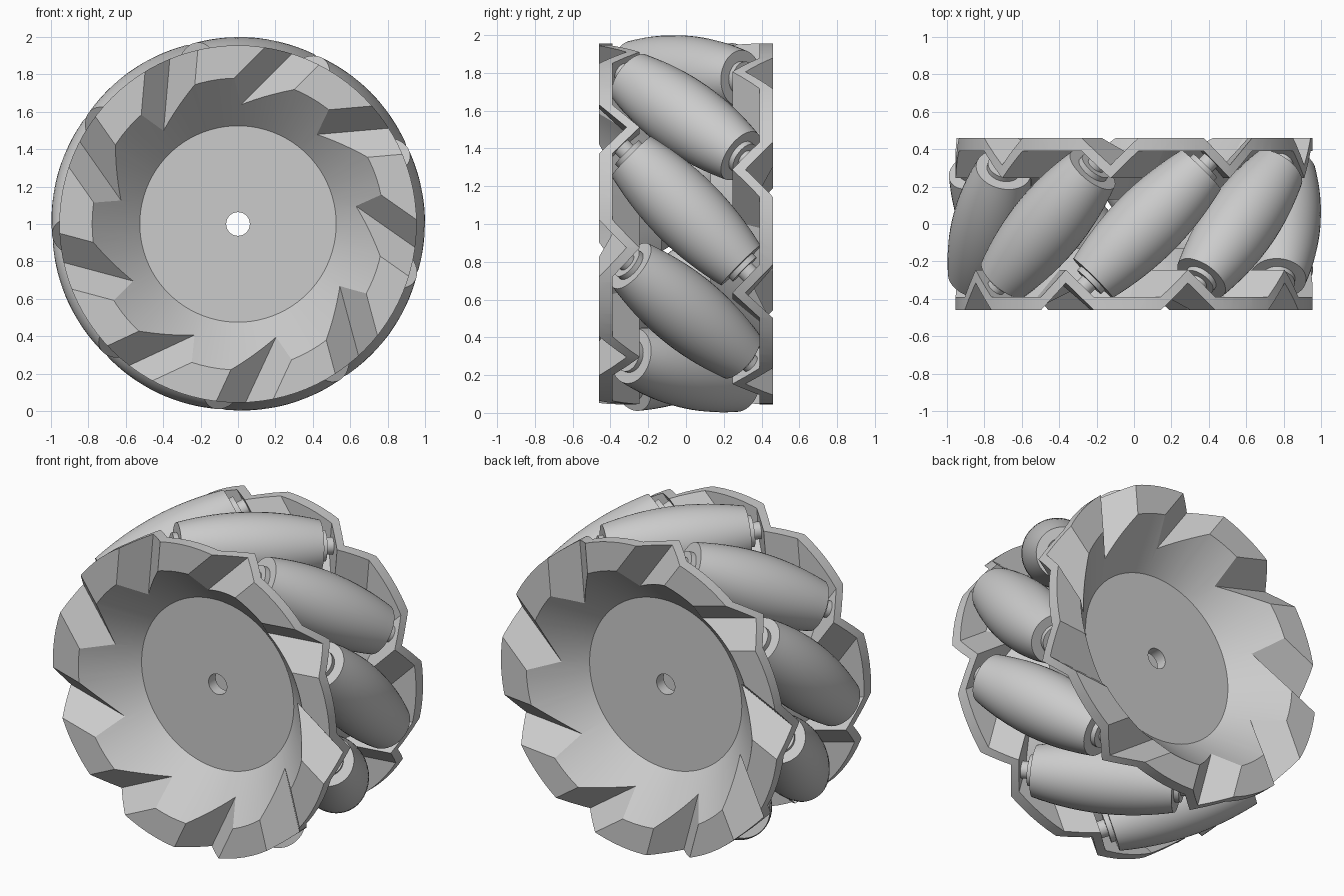
import bpy, bmesh
from math import cos, sin, pi, radians, sqrt
from mathutils import Matrix, Vector

if "Cube" in bpy.data.objects:
    bpy.data.objects.remove(bpy.data.objects["Cube"])

COUNT = 9                      # rollers round the wheel
START = radians(5)             # angle of the first roller
AXLE = 0.8                     # distance of roller centres from the hub
SHEET = 0.07                   # plate thickness along the wheel axis

# Wheel space: u right, v up, d towards the front
WHEEL = Matrix.Translation((0, 0, 1)) @ Matrix.Rotation(pi / 2, 4, 'X')

grey = bpy.data.materials.new("light_grey")
grey.use_nodes = True
grey.diffuse_color = (0.6, 0.6, 0.6, 1)
grey.node_tree.nodes["Principled BSDF"].inputs["Base Color"].default_value = (0.6, 0.6, 0.6, 1)


def make_object(name, bm):
    bmesh.ops.recalc_face_normals(bm, faces=bm.faces)
    mesh = bpy.data.meshes.new(name)
    bm.to_mesh(mesh)
    bm.free()
    mesh.materials.append(grey)
    obj = bpy.data.objects.new(name, mesh)
    bpy.context.collection.objects.link(obj)
    return obj


def lathe(name, profile, segments, closed):
    """Revolve (radius, height) points about local Z; closed joins last to first."""
    bm = bmesh.new()
    rings = [[bm.verts.new((r * cos(2 * pi * k / segments), r * sin(2 * pi * k / segments), h))
              for k in range(segments)] for r, h in profile]
    pairs = list(zip(rings, rings[1:]))
    if closed:
        pairs.append((rings[-1], rings[0]))
    else:
        bm.faces.new(rings[0])
        bm.faces.new(rings[-1])
    for a, b in pairs:
        for k in range(segments):
            n = (k + 1) % segments
            bm.faces.new((a[k], a[n], b[n], b[k]))
    return make_object(name, bm)


def cut(obj, cutters):
    """Subtract the cutters and bake the result."""
    for c in cutters:
        c.hide_render = True
        mod = obj.modifiers.new("cut", 'BOOLEAN')
        mod.operation, mod.solver, mod.object = 'DIFFERENCE', 'EXACT', c
    bpy.context.view_layer.update()
    graph = bpy.context.evaluated_depsgraph_get()
    mesh = bpy.data.meshes.new_from_object(obj.evaluated_get(graph))
    obj.modifiers.clear()
    obj.data = mesh
    for c in cutters:
        bpy.data.objects.remove(c)


def groove(angle):
    """V wedge: one side square to the roller axle, the other side returning."""
    section = [(0.055, 0.7), (0.44, 0.315), (0.775, 0.7)]   # tangent, depth
    bm = bmesh.new()
    ends = [[bm.verts.new((rad, t, d)) for t, d in section] for rad in (0.4, 1.3)]
    bm.faces.new(ends[0])
    bm.faces.new(ends[1])
    for i in range(3):
        j = (i + 1) % 3
        bm.faces.new((ends[0][i], ends[0][j], ends[1][j], ends[1][i]))
    obj = make_object("groove_cutter", bm)
    obj.matrix_world = Matrix.Rotation(angle, 4, 'Z')
    return obj


angles = [START + 2 * pi * i / COUNT for i in range(COUNT)]


def dish(name, bore, radius, bottom):
    """Solid dish with flat hub, cone, flat rim and nine grooves."""
    obj = lathe(name, [(bore, bottom), (bore, 0.2), (0.525, 0.2),
                       (0.78, 0.46), (radius, 0.46), (radius, bottom)], 96, True)
    cut(obj, [groove(a) for a in angles])
    return obj


# Side plates: a dish hollowed by a copy of itself moved inwards
front_plate = dish("front_plate", 0.063, 0.955, 0.0)
hollow = dish("hollow_cutter", 0.03, 1.1, -0.2)
hollow.matrix_world = Matrix.Translation((0, 0, -SHEET))
cut(front_plate, [hollow])
back_plate = front_plate.copy()
back_plate.data = front_plate.data.copy()
back_plate.name = "back_plate"
bpy.context.collection.objects.link(back_plate)
front_plate.matrix_world = WHEEL
back_plate.matrix_world = WHEEL @ Matrix.Rotation(pi, 4, Vector((cos(START), sin(START), 0)))

# Barrel rollers with collars and axle pins
half = 0.41
steps = 16
barrel = [(1 - sqrt(AXLE ** 2 + s * s / 2), s)
          for s in (half * (2 * k / steps - 1) for k in range(steps + 1))]
tip = [(0.09, half), (0.09, half + 0.03), (0.05, half + 0.03), (0.05, 0.5)]
profile = [(r, -h) for r, h in reversed(tip)] + barrel + tip
first = lathe("roller_1", profile, 40, False)
rollers = [first]
for i in range(1, COUNT):
    copy = bpy.data.objects.new("roller_%d" % (i + 1), first.data)
    bpy.context.collection.objects.link(copy)
    rollers.append(copy)
for obj, a in zip(rollers, angles):
    out = Vector((cos(a), sin(a), 0))
    axis = Vector((-sin(a), cos(a), 1)).normalized()
    frame = Matrix((out, axis.cross(out), axis)).transposed().to_4x4()
    obj.matrix_world = WHEEL @ Matrix.Translation(out * AXLE) @ frame

# Smooth curved surfaces, keep creases sharp
bpy.ops.object.select_all(action='DESELECT')
for obj in [front_plate, back_plate, first]:
    obj.select_set(True)
bpy.context.view_layer.objects.active = front_plate
bpy.ops.object.shade_smooth_by_angle(angle=radians(25))
